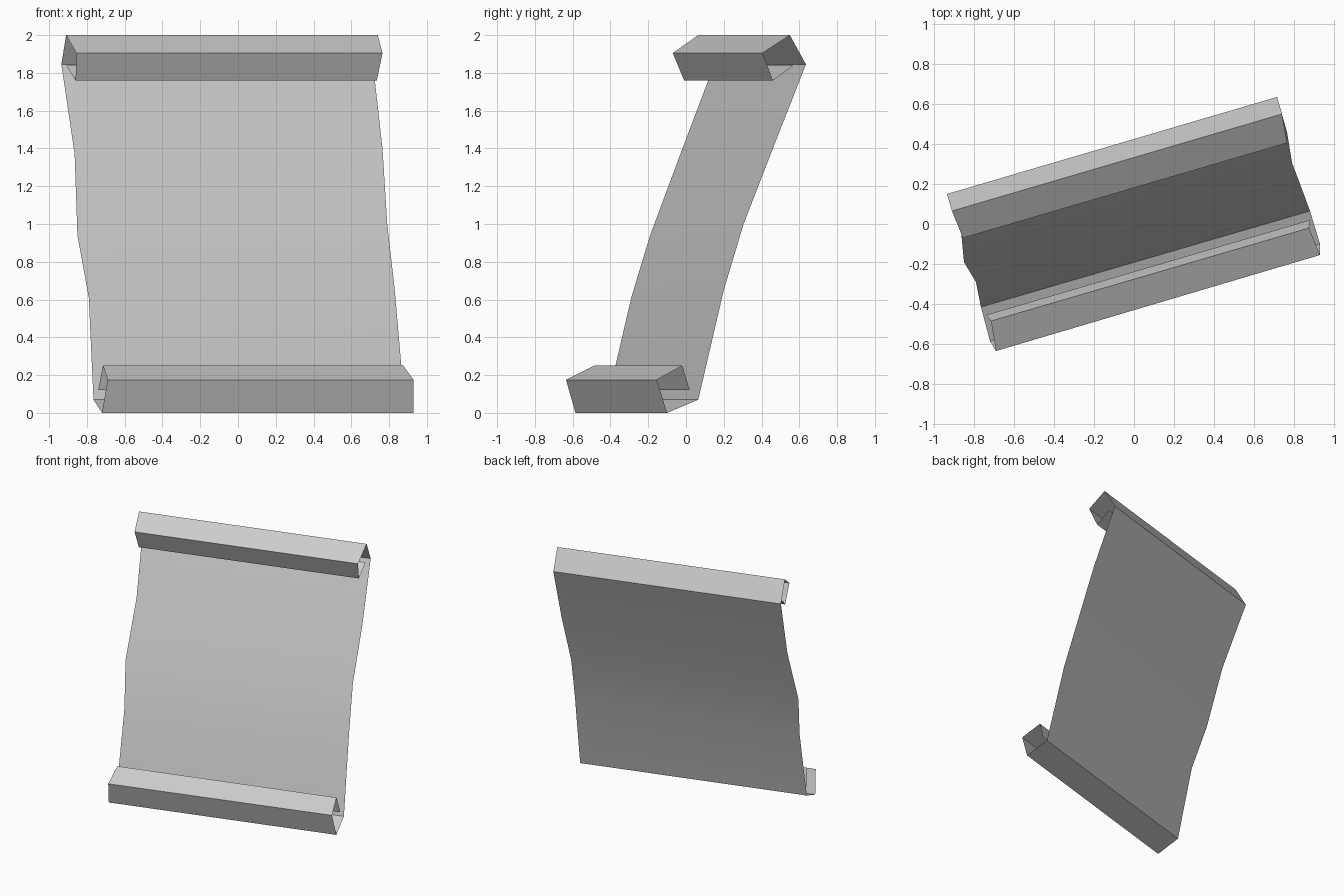
import bpy, bmesh
from math import radians

# Cross-section of the unrolled sheet, from the top curl to the bottom curl:
# (left x, left y, right x, right y, left z, right z)
top_curl = [
    (-0.91, 0.09, 0.715, 0.57, 1.84, 1.84),
    (-0.86, -0.01, 0.735, 0.46, 1.76, 1.76),
    (-0.855, -0.07, 0.765, 0.405, 1.905, 1.905),
    (-0.91, 0.065, 0.74, 0.55, 2.0, 2.0),
    (-0.935, 0.15, 0.715, 0.635, 1.845, 1.845),
]
wavy_panel = [
    (-0.865, -0.03, 0.765, 0.46, 1.37, 1.40),
    (-0.85, -0.19, 0.79, 0.305, 0.94, 1.0),
    (-0.79, -0.29, 0.83, 0.20, 0.61, 0.65),
]
bottom_curl = [
    (-0.765, -0.415, 0.88, 0.065, 0.07, 0.07),
    (-0.72, -0.585, 0.93, -0.10, 0.0, 0.0),
    (-0.69, -0.635, 0.93, -0.155, 0.175, 0.175),
    (-0.715, -0.485, 0.875, -0.02, 0.25, 0.25),
    (-0.74, -0.455, 0.88, 0.02, 0.12, 0.12),
]

# Paper scroll: ruled strip between the left and right edges
bm = bmesh.new()
rows = []
for lx, ly, rx, ry, lz, rz in top_curl + wavy_panel + bottom_curl:
    rows.append((bm.verts.new((lx, ly, lz)), bm.verts.new((rx, ry, rz))))
for (l0, r0), (l1, r1) in zip(rows, rows[1:]):
    bm.faces.new((l0, l1, r1, r0))
mesh = bpy.data.meshes.new("scroll_sheet")
bm.to_mesh(mesh)
bm.free()
scroll = bpy.data.objects.new("scroll_sheet", mesh)
bpy.context.collection.objects.link(scroll)

# Soft bends on the sheet, crisp edges on the curls
bpy.context.view_layer.objects.active = scroll
scroll.select_set(True)
bpy.ops.object.shade_smooth_by_angle(angle=radians(30))
